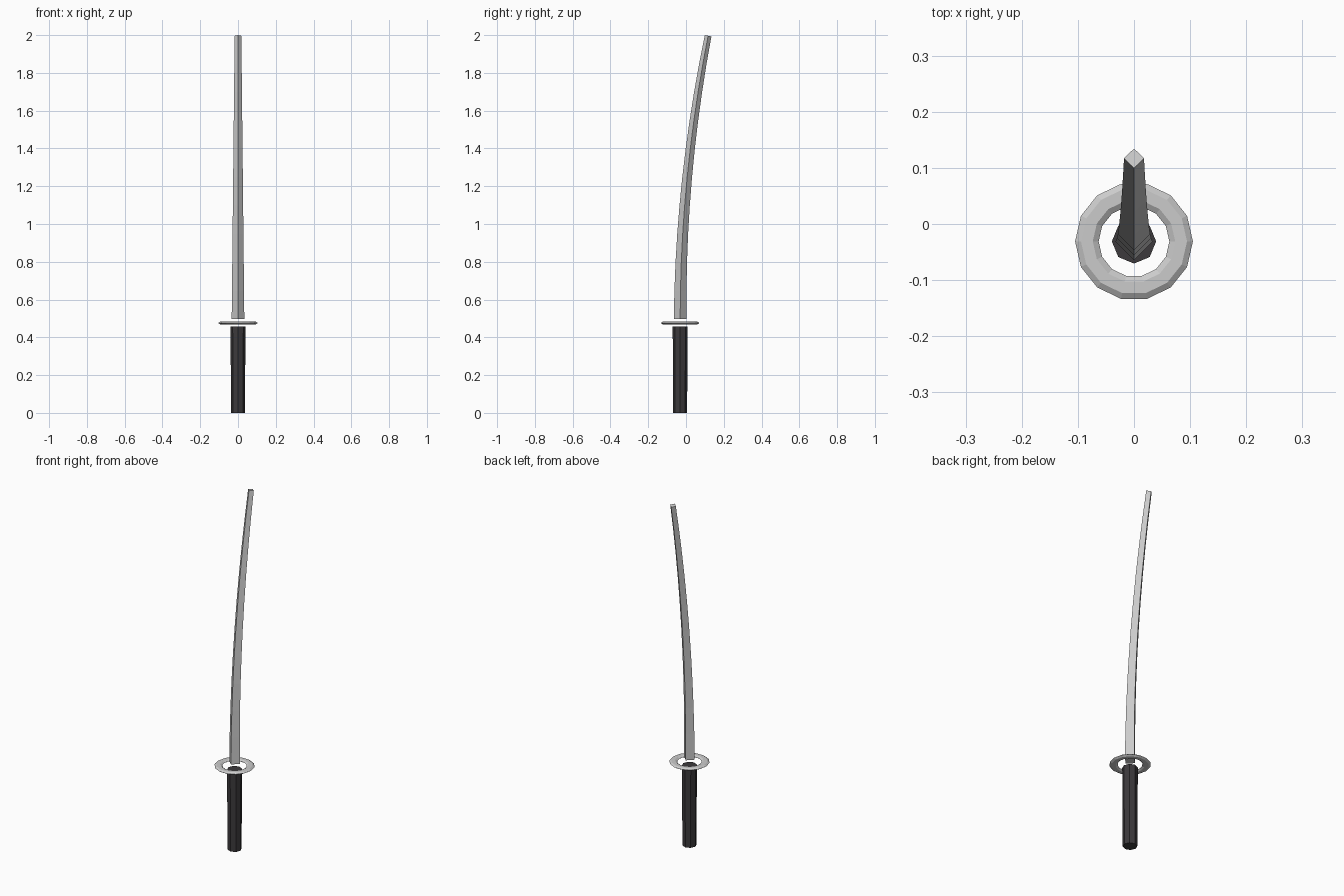
import bpy, bmesh, math
from mathutils import Vector

if "Cube" in bpy.data.objects:
    bpy.data.objects.remove(bpy.data.objects["Cube"])

AXIS_Y = -0.031  # shared centre line of grip and guard


def finish(name, bm, material=None):
    bmesh.ops.recalc_face_normals(bm, faces=bm.faces)
    mesh = bpy.data.meshes.new(name)
    bm.to_mesh(mesh)
    bm.free()
    obj = bpy.data.objects.new(name, mesh)
    bpy.context.collection.objects.link(obj)
    if material:
        mesh.materials.append(material)
    return obj


def bridge(bm, a, b):
    n = len(a)
    for i in range(n):
        j = (i + 1) % n
        bm.faces.new((a[i], a[j], b[j], b[i]))


def loft(name, sections, sides, material=None):
    """Capped tube; each section is (centre, radius, tilt about x)."""
    bm = bmesh.new()
    rings = []
    for (y, z), r, tilt in sections:
        ring = []
        for i in range(sides):
            a = math.tau * i / sides
            d = r * math.sin(a)
            ring.append(bm.verts.new((r * math.cos(a), y + d * math.cos(tilt),
                                      z - d * math.sin(tilt))))
        rings.append(ring)
    for a, b in zip(rings, rings[1:]):
        bridge(bm, a, b)
    bm.faces.new(rings[0][::-1])
    bm.faces.new(rings[-1])
    return finish(name, bm, material)


dark = bpy.data.materials.new("dark_wrap")
dark.diffuse_color = (0.045, 0.042, 0.045, 1)
dark.use_nodes = True
dark.node_tree.nodes["Principled BSDF"].inputs["Base Color"].default_value = dark.diffuse_color

# Grip: slightly flared octagonal handle
loft("grip", [((AXIS_Y, 0.0), 0.037, 0), ((AXIS_Y, 0.457), 0.0395, 0)], 8, dark)

# Guard: flattened 14-sided ring with hexagonal section
bm = bmesh.new()
rings = []
for i in range(14):
    a = math.tau * i / 14
    ring = []
    for k in range(6):
        b = math.tau * k / 6
        r = 0.084 + 0.021 * math.cos(b)
        ring.append(bm.verts.new((r * math.cos(a), AXIS_Y + r * math.sin(a),
                                  0.476 + 0.008 * math.sin(b))))
    rings.append(ring)
for i in range(14):
    bridge(bm, rings[i], rings[(i + 1) % 14])
finish("guard", bm)

# Blade: diamond section, tapered and swept backwards in ten segments
BASE, LENGTH, SWEEP, STEPS = 0.496, 1.5005, 0.148, 10
sections = []
for s in range(STEPS + 1):
    t = s / STEPS
    tilt = math.atan(2 * SWEEP * t / LENGTH)
    sections.append(((AXIS_Y + SWEEP * t * t, BASE + LENGTH * t),
                     0.0335 - 0.0157 * t, tilt))
loft("blade", sections, 4)
